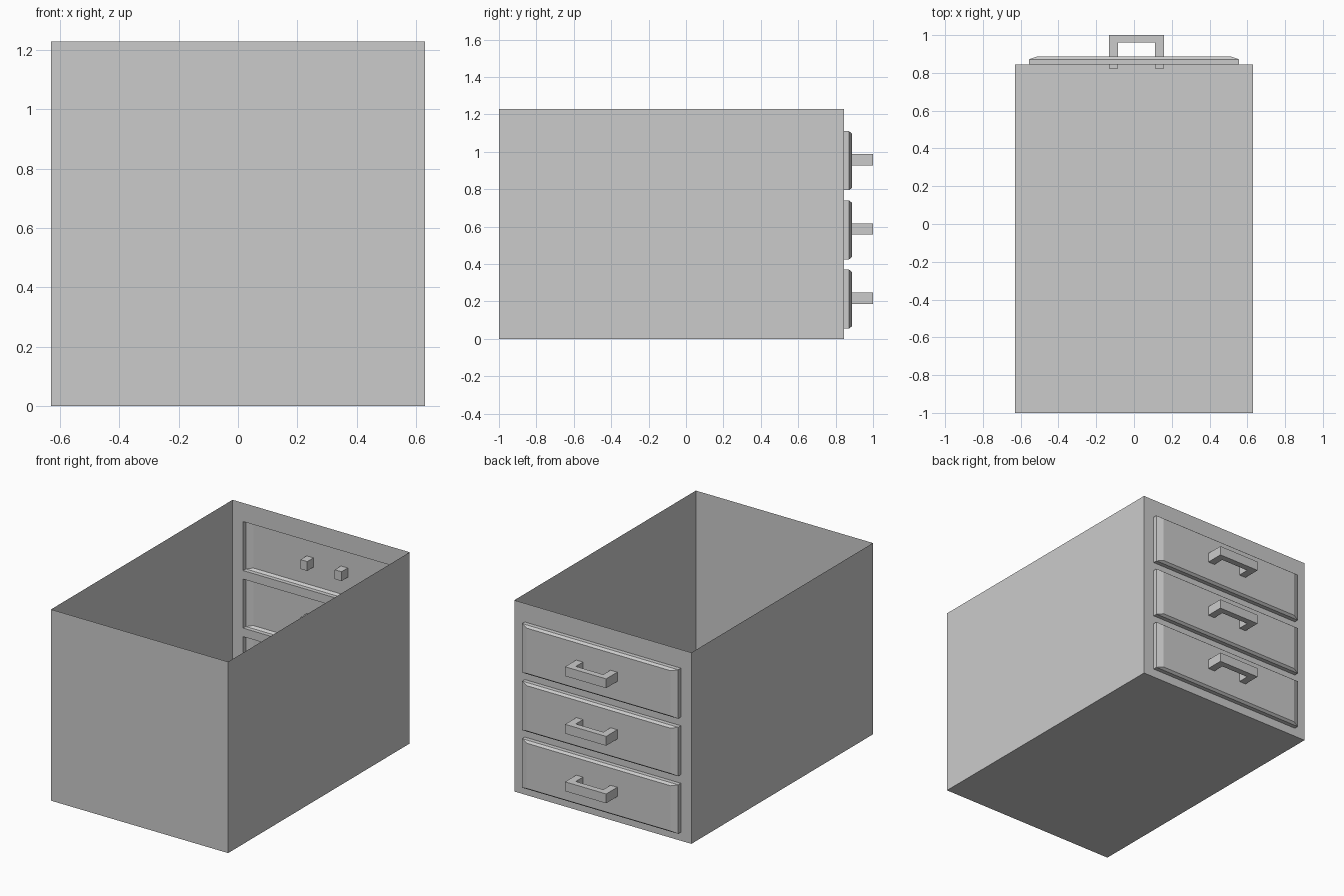
import bpy, bmesh

if "Cube" in bpy.data.objects:
    bpy.data.objects.remove(bpy.data.objects["Cube"])

W, Y0, Y1, H = 0.63, -1.0, 0.845, 1.23      # cabinet shell
DW, DH, PITCH, Z0 = 0.555, 0.315, 0.37, 0.055  # drawer fronts
COUNT = 3


def finish(name, bm):
    bmesh.ops.remove_doubles(bm, verts=bm.verts, dist=1e-5)
    bmesh.ops.recalc_face_normals(bm, faces=bm.faces)
    me = bpy.data.meshes.new(name)
    bm.to_mesh(me)
    bm.free()
    ob = bpy.data.objects.new(name, me)
    bpy.context.collection.objects.link(ob)
    return ob


def quad(bm, *pts):
    return bm.faces.new([bm.verts.new(p) for p in pts])


def ring(y, x, z0, z1):
    return [(-x, y, z0), (x, y, z0), (x, y, z1), (-x, y, z1)]


# Open-topped sheet box; the drawer wall has an opening behind each drawer
bm = bmesh.new()
quad(bm, (-W, Y0, 0), (-W, Y1, 0), (W, Y1, 0), (W, Y0, 0))
quad(bm, (-W, Y0, 0), (W, Y0, 0), (W, Y0, H), (-W, Y0, H))
for s in (-W, W):
    pts = [(s, Y0, 0), (s, Y1, 0), (s, Y1, H), (s, Y0, H)]
    quad(bm, *(pts if s > 0 else pts[::-1]))
zs = [0]
for i in range(COUNT):
    zs += [Z0 + i * PITCH, Z0 + i * PITCH + DH]
zs.append(H)
xs = [-W, -DW, DW, W]
for j in range(len(zs) - 1):
    for i in range(3):
        if i == 1 and j % 2 == 1:
            continue
        quad(bm, (xs[i + 1], Y1, zs[j]), (xs[i], Y1, zs[j]),
             (xs[i], Y1, zs[j + 1]), (xs[i + 1], Y1, zs[j + 1]))
finish("cabinet_shell", bm)

for n in range(COUNT):
    z0 = Z0 + n * PITCH
    z1 = z0 + DH

    # Hollow drawer front with a bevelled rim
    bm = bmesh.new()
    rings = [ring(Y1, DW, z0, z1), ring(0.872, DW, z0, z1),
             ring(0.887, 0.512, z0 + 0.012, z1 - 0.012)]
    for a, b in zip(rings, rings[1:]):
        for k in range(4):
            m = (k + 1) % 4
            quad(bm, a[k], b[k], b[m], a[m])
    quad(bm, *rings[-1][::-1])
    finish(f"drawer_front_{n + 1}", bm)

    # U-shaped pull whose posts pass through the drawer front
    bm = bmesh.new()
    prof = [(-0.132, 0.823), (-0.084, 0.823), (-0.084, 0.96), (0.112, 0.96),
            (0.112, 0.823), (0.16, 0.823), (0.16, 1.0), (-0.132, 1.0)]
    hz = 0.187 + n * PITCH
    f = bm.faces.new([bm.verts.new((x, y, hz)) for x, y in prof])
    ext = bmesh.ops.extrude_face_region(bm, geom=[f], use_keep_orig=True)
    top = [v for v in ext["geom"] if isinstance(v, bmesh.types.BMVert)]
    bmesh.ops.translate(bm, verts=top, vec=(0, 0, 0.06))
    finish(f"drawer_handle_{n + 1}", bm)
